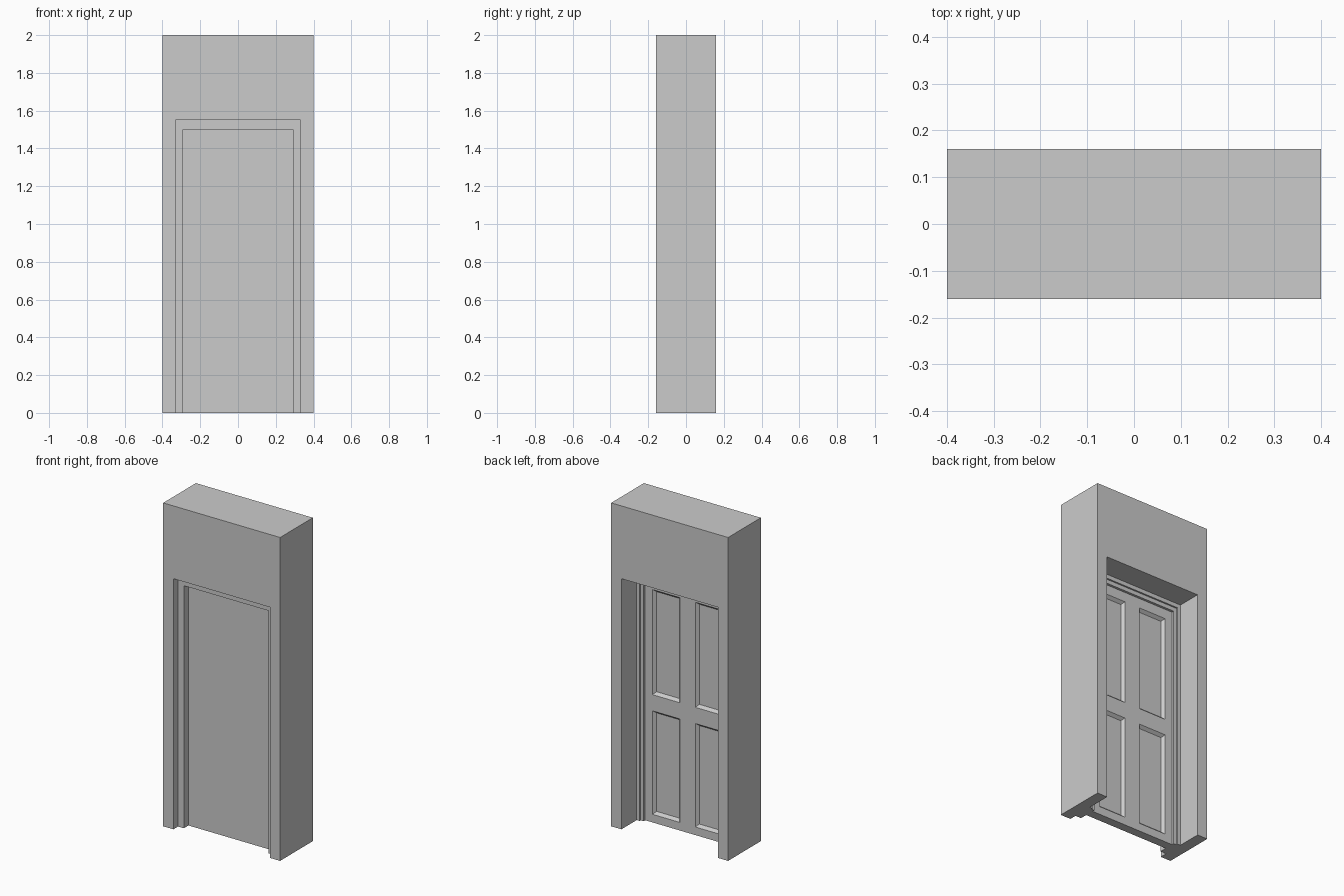
import bpy
import bmesh

if "Cube" in bpy.data.objects:
    bpy.data.objects.remove(bpy.data.objects["Cube"], do_unlink=True)

grey = bpy.data.materials.new("plain_grey")
grey.use_nodes = True
colour = (0.6, 0.6, 0.6, 1)
grey.diffuse_color = colour
grey.node_tree.nodes["Principled BSDF"].inputs["Base Color"].default_value = colour


def finish(bm, name):
    bmesh.ops.recalc_face_normals(bm, faces=bm.faces)
    bm.normal_update()
    mesh = bpy.data.meshes.new(name)
    bm.to_mesh(mesh)
    bm.free()
    mesh.materials.append(grey)
    obj = bpy.data.objects.new(name, mesh)
    bpy.context.collection.objects.link(obj)


def thicken(bm, depth, keep=True):
    """Extrude a sheet of faces along y into a solid."""
    out = bmesh.ops.extrude_face_region(bm, geom=bm.faces[:], use_keep_orig=keep)
    moved = [v for v in out["geom"] if isinstance(v, bmesh.types.BMVert)]
    bmesh.ops.translate(bm, verts=moved, vec=(0, depth, 0))


def archway(name, outer, inner, front, back):
    """Square arch between two (half width, height) outlines."""
    (ow, oh), (iw, ih) = outer, inner
    outline = [(-ow, 0), (-ow, oh), (ow, oh), (ow, 0),
               (iw, 0), (iw, ih), (-iw, ih), (-iw, 0)]
    bm = bmesh.new()
    bm.faces.new([bm.verts.new((x, front, z)) for x, z in outline])
    thicken(bm, back - front)
    finish(bm, name)


# Wall block and stepped door frame
opening, rebate, stop = (0.33, 1.55), (0.31, 1.525), (0.29, 1.5)
archway("wall", (0.4, 2.0), opening, -0.16, 0.16)
archway("door_frame", opening, stop, -0.115, 0.0)
archway("frame_back_trim", opening, rebate, 0.0, 0.01)

# Door leaf: plain front, four sunken panels with sloped edges on the back
xs = [-0.29, -0.24, -0.053, 0.053, 0.24, 0.29]
zs = [0, 0.05, 0.69, 0.79, 1.44, 1.5]
door_front, door_back = -0.07, -0.015
bm = bmesh.new()
grid = [[bm.verts.new((x, door_front, z)) for x in xs] for z in zs]
for j in range(len(zs) - 1):
    for i in range(len(xs) - 1):
        bm.faces.new((grid[j][i], grid[j][i + 1], grid[j + 1][i + 1], grid[j + 1][i]))
thicken(bm, door_back - door_front)
bmesh.ops.recalc_face_normals(bm, faces=bm.faces)
bm.normal_update()
panels = [f for f in bm.faces if f.normal.y > 0.9
          and 0.06 < abs(f.calc_center_median().x) < 0.24
          and f.calc_area() > 0.05]
bmesh.ops.inset_individual(bm, faces=panels, thickness=0.022, depth=-0.018)
finish(bm, "door")
